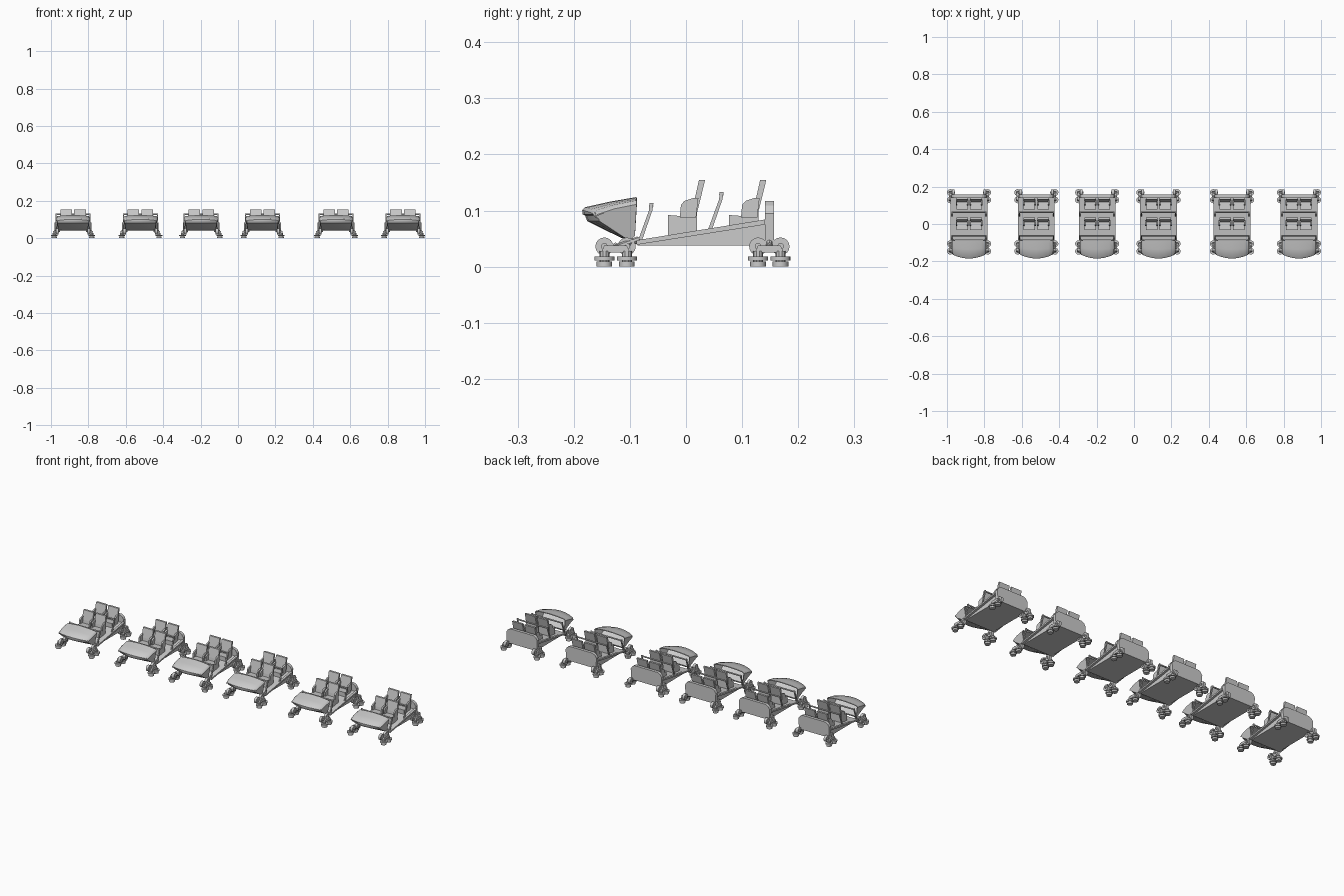
import bpy, bmesh
from math import radians
from mathutils import Vector, Matrix

cube = bpy.data.objects.get("Cube")
if cube:
    bpy.data.objects.remove(cube)

grey = bpy.data.materials.new("light grey")
grey.use_nodes = True
COLOUR = (0.6, 0.6, 0.6, 1)
grey.diffuse_color = COLOUR
grey.node_tree.nodes["Principled BSDF"].inputs["Base Color"].default_value = COLOUR
parts = []


def finish(name, bm, smooth=False):
    bmesh.ops.recalc_face_normals(bm, faces=bm.faces)
    for f in bm.faces:
        f.smooth = smooth
    if smooth:
        for e in bm.edges:
            e.smooth = len(e.link_faces) == 2 and e.calc_face_angle() < radians(35)
    mesh = bpy.data.meshes.new(name)
    bm.to_mesh(mesh)
    bm.free()
    mesh.materials.append(grey)
    obj = bpy.data.objects.new(name, mesh)
    bpy.context.collection.objects.link(obj)
    parts.append(obj)
    return obj


def prism(bm, outline, a, b, axis="x"):
    """Extrude a (y, z) outline along x, or an (x, z) outline along y."""
    def point(d, p):
        return (d, p[0], p[1]) if axis == "x" else (p[0], d, p[1])
    low = [bm.verts.new(point(a, p)) for p in outline]
    high = [bm.verts.new(point(b, p)) for p in outline]
    bm.faces.new(low)
    bm.faces.new(high)
    n = len(outline)
    for i in range(n):
        j = (i + 1) % n
        bm.faces.new((low[i], low[j], high[j], high[i]))


def rod(bm, p, q, radius, sides=8):
    p, q = Vector(p), Vector(q)
    turn = (q - p).to_track_quat("Z", "Y").to_matrix().to_4x4()
    bmesh.ops.create_cone(bm, cap_ends=True, segments=sides, radius1=radius, radius2=radius,
                          depth=(q - p).length, matrix=Matrix.Translation((p + q) / 2) @ turn)


# Wedge-shaped floor and its side rails
bm = bmesh.new()
prism(bm, [(-.086, .038), (-.086, .046), (.141, .078), (.15, .038)], -.086, .086)
finish("floor", bm)
bm = bmesh.new()
for s in (-1, 1):
    prism(bm, [(-.088, .039), (-.088, .047), (.141, .084), (.141, .075)], s * .086, s * .098)
finish("side_rails", bm)

# Rear panel with cut upper corners
bm = bmesh.new()
prism(bm, [(-.09, .038), (.09, .038), (.093, .095), (.084, .109), (.07, .117),
           (-.07, .117), (-.084, .109), (-.093, .095)], .141, .157, "y")
finish("rear_panel", bm)

# Hollow nose, open towards the seats: (y, z, width, prow weight)
section = [(-.088, .124, 1, 0), (-.135, .116, 1, .3), (-.18, .106, .97, 1), (-.185, .101, .96, 1),
           (-.184, .093, .95, 1), (-.18, .091, .92, 1), (-.176, .081, .91, 1),
           (-.115, .051, .86, .3), (-.099, .047, .86, 0), (-.091, .055, .9, 0)]
bm = bmesh.new()
columns = []
for t in (-1, -.92, -.7, -.35, 0, .35, .7, .92, 1):
    drop = .007 * t * t + (.006 if abs(t) == 1 else 0)
    columns.append([bm.verts.new((.092 * t * w, y + .022 * t * t * k, z - (drop if z > .098 else 0)))
                    for y, z, w, k in section])
for c, d in zip(columns, columns[1:]):
    for i in range(len(section) - 1):
        bm.faces.new((c[i], c[i + 1], d[i + 1], d[i]))
for c in (columns[0], columns[-1]):
    bm.faces.new(c)
nose = finish("nose", bm, True)
shell = nose.modifiers.new("shell", "SOLIDIFY")
shell.thickness = .004
shell.offset = -1

# Two rows of paired seats with side bolsters
for row, dy, dz in (("front", 0, 0), ("rear", .109, 0)):
    for side, cx in (("left", .037), ("right", -.037)):
        bm = bmesh.new()
        base = [(-.032, .055), (-.032, .092), (.018, .088), (.02, .055)]
        back = [(.006, .06), (.012, .105), (.023, .154), (.034, .154), (.02, .097), (.02, .06)]
        wing = [(-.011, .088), (-.009, .11), (-.003, .117), (.012, .122), (.022, .122), (.018, .088)]
        for outline, a, b in ((base, -.031, .031), (back, -.031, .031),
                              (wing, -.034, -.026), (wing, .026, .034)):
            prism(bm, [(y + dy, z + dz) for y, z in outline], cx + a, cx + b)
        finish(f"{row}_{side}_seat", bm)

# Lap bars: slanted side posts joined by a crossbar
for row, dy, dz in (("front", 0, 0), ("rear", .125, .02)):
    bm = bmesh.new()
    post = [(-.085, .048), (-.066, .1), (-.065, .113), (-.058, .113), (-.06, .1), (-.078, .048)]
    for s in (-1, 1):
        prism(bm, [(y + dy, z + dz) for y, z in post], s * .088, s * .094)
    rod(bm, (-.09, dy - .062, dz + .108), (.09, dy - .062, dz + .108), .004)
    finish(f"{row}_lap_bar", bm)

# Four wheel carriers, each with two running wheels and two guide wheels
for end, cy, ay in (("front", -.1255, -.085), ("rear", .1485, .1485)):
    for side, s in (("left", 1), ("right", -1)):
        bm = bmesh.new()
        rod(bm, (s * .08, ay, .048), (s * .1, cy, .033), .006)
        rod(bm, (s * .07, cy, .038), (s * .1, cy, .038), .005)
        prism(bm, [(cy - .026, .025), (cy + .026, .025), (cy + .02, .038), (cy - .02, .038)],
              s * .092, s * .106)
        finish(f"{end}_{side}_wheel_carrier", bm)
        bm = bmesh.new()
        for dy in (-.02, .02):
            y = cy + dy
            rod(bm, (s * .078, y, .036), (s * .092, y, .036), .016, 16)
            rod(bm, (s * .074, y, .036), (s * .098, y, .036), .006, 10)
            rod(bm, (s * .1, y, .011), (s * .1, y, .018), .0178, 16)
            rod(bm, (s * .1, y, 0), (s * .1, y, .009), .014, 12)
            rod(bm, (s * .1, y, .009), (s * .1, y, .028), .009, 10)
        finish(f"{end}_{side}_wheels", bm, True)

# Repeat the car along the row
originals = list(parts)
for number, x in enumerate((-.882, -.522, -.197, .131, .524, .882), 1):
    for part in originals:
        obj = part
        if number > 1:
            obj = part.copy()
            bpy.context.collection.objects.link(obj)
        obj.name = f"car_{number}_{part.data.name}"
        obj.location.x = x
